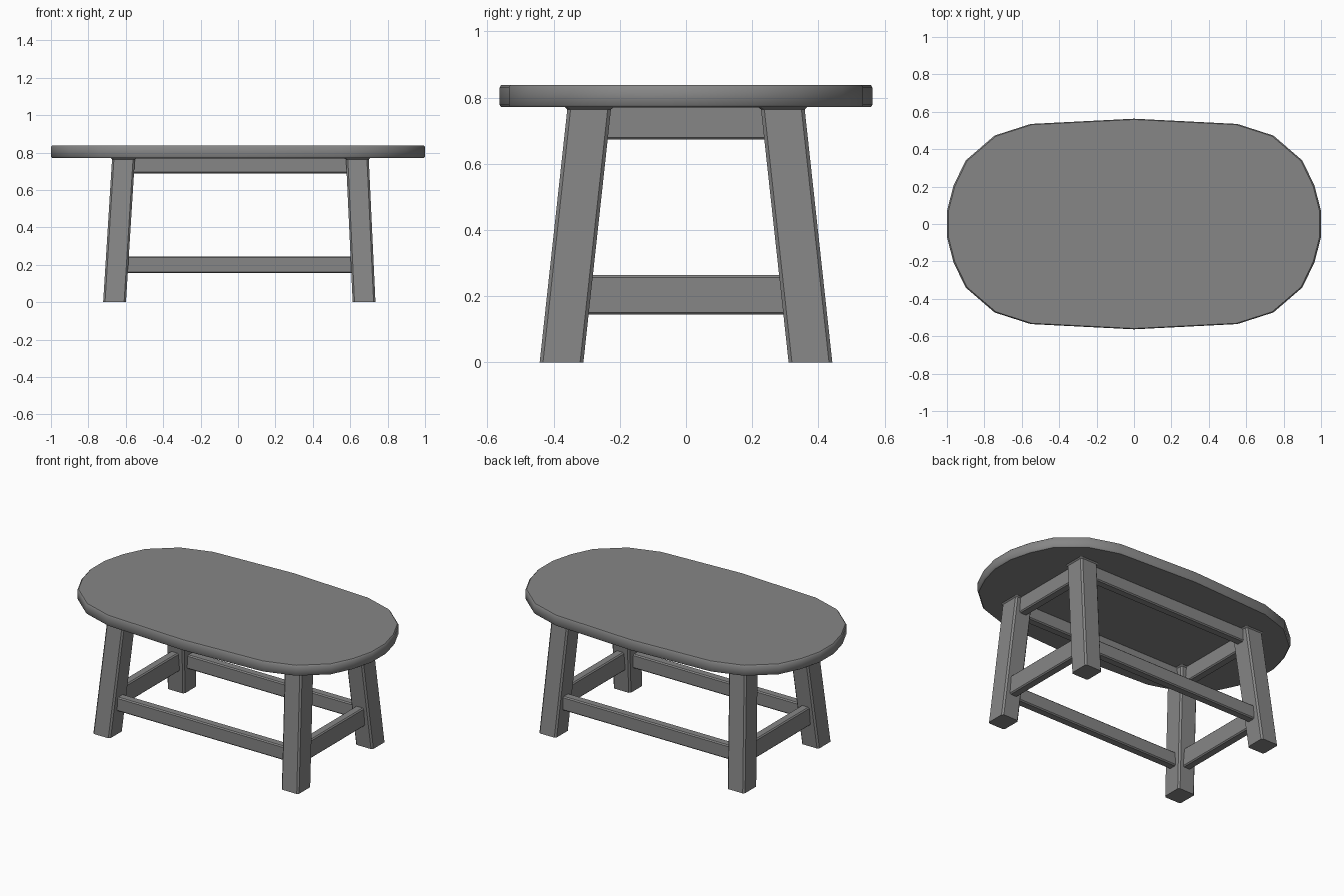
import bpy, bmesh
from mathutils import Vector

cube = bpy.data.objects.get("Cube")
if cube:
    bpy.data.objects.remove(cube, do_unlink=True)

GREY = (0.24, 0.24, 0.24, 1)
grey = bpy.data.materials.new("plain grey")
grey.use_nodes = True
grey.diffuse_color = GREY
grey.node_tree.nodes["Principled BSDF"].inputs["Base Color"].default_value = GREY


def loft(name, rings, smooth_sides=False):
    """Skin a stack of matching rings and cap both ends."""
    bm = bmesh.new()
    loops = [[bm.verts.new(p) for p in ring] for ring in rings]
    n = len(loops[0])
    for a, b in zip(loops, loops[1:]):
        for i in range(n):
            j = (i + 1) % n
            bm.faces.new((a[i], a[j], b[j], b[i])).smooth = smooth_sides
    bm.faces.new(loops[0][::-1])
    bm.faces.new(loops[-1])
    bmesh.ops.recalc_face_normals(bm, faces=bm.faces)
    mesh = bpy.data.meshes.new(name)
    bm.to_mesh(mesh)
    bm.free()
    mesh.materials.append(grey)
    obj = bpy.data.objects.new(name, mesh)
    bpy.context.collection.objects.link(obj)


def chamfered(centre, u, v, hu, hv, c=0.01):
    """Rectangle with cut corners, spanned by directions u and v."""
    pts = [(hu, hv - c), (hu - c, hv), (c - hu, hv), (-hu, hv - c),
           (-hu, c - hv), (c - hu, -hv), (hu - c, -hv), (hu, c - hv)]
    return [Vector(centre) + u * a + v * b for a, b in pts]


X, Y, Z = Vector((1, 0, 0)), Vector((0, 1, 0)), Vector((0, 0, 1))

# Oval tabletop with an eased rim
quarter = [(1.0, 0.07), (0.965, 0.205), (0.9, 0.34), (0.745, 0.473), (0.552, 0.535)]
half = quarter + [(0, 0.563)] + [(-x, y) for x, y in reversed(quarter)]
outline = half + [(x, -y) for x, y in reversed(half)]
levels = [(0.771, 0.992), (0.778, 1), (0.83, 1), (0.838, 0.992)]
loft("tabletop", [[(x * s, y * s, z) for x, y in outline] for z, s in levels], True)


def leg_centre(sx, sy, z):
    """Axis of a splayed leg at height z."""
    t = z / 0.77
    x = sx * (0.667 - 0.042 * t) + 0.007 + 0.006 * t
    return Vector((x, sy * (0.376 - 0.084 * t), z))


# Splayed legs, flaring slightly under the top
sides = {-1: "right", 1: "left"}
ends = {-1: "front", 1: "back"}
for sx in sides:
    for sy in ends:
        rings = [chamfered(leg_centre(sx, sy, z), X, Y, 0.061 + f, 0.066 + f)
                 for z, f in ((0, 0), (0.764, 0), (0.774, 0.012))]
        loft(f"{ends[sy]}_{sides[sx]}_leg", rings)

# Long rails: apron under the top and low stretcher, front and back
for sy in ends:
    for part, z, h in (("apron", 0.732, 0.044), ("stretcher", 0.2, 0.045)):
        rings = [chamfered(leg_centre(sx, sy, z), Y, Z, 0.028, h, 0.007) for sx in sides]
        loft(f"{ends[sy]}_{part}", rings)

# Short rails at both ends
for sx in sides:
    for part, z, h in (("apron", 0.725, 0.052), ("stretcher", 0.204, 0.06)):
        rings = [chamfered(leg_centre(sx, sy, z), X, Z, 0.028, h, 0.007) for sy in ends]
        loft(f"{sides[sx]}_{part}", rings)
